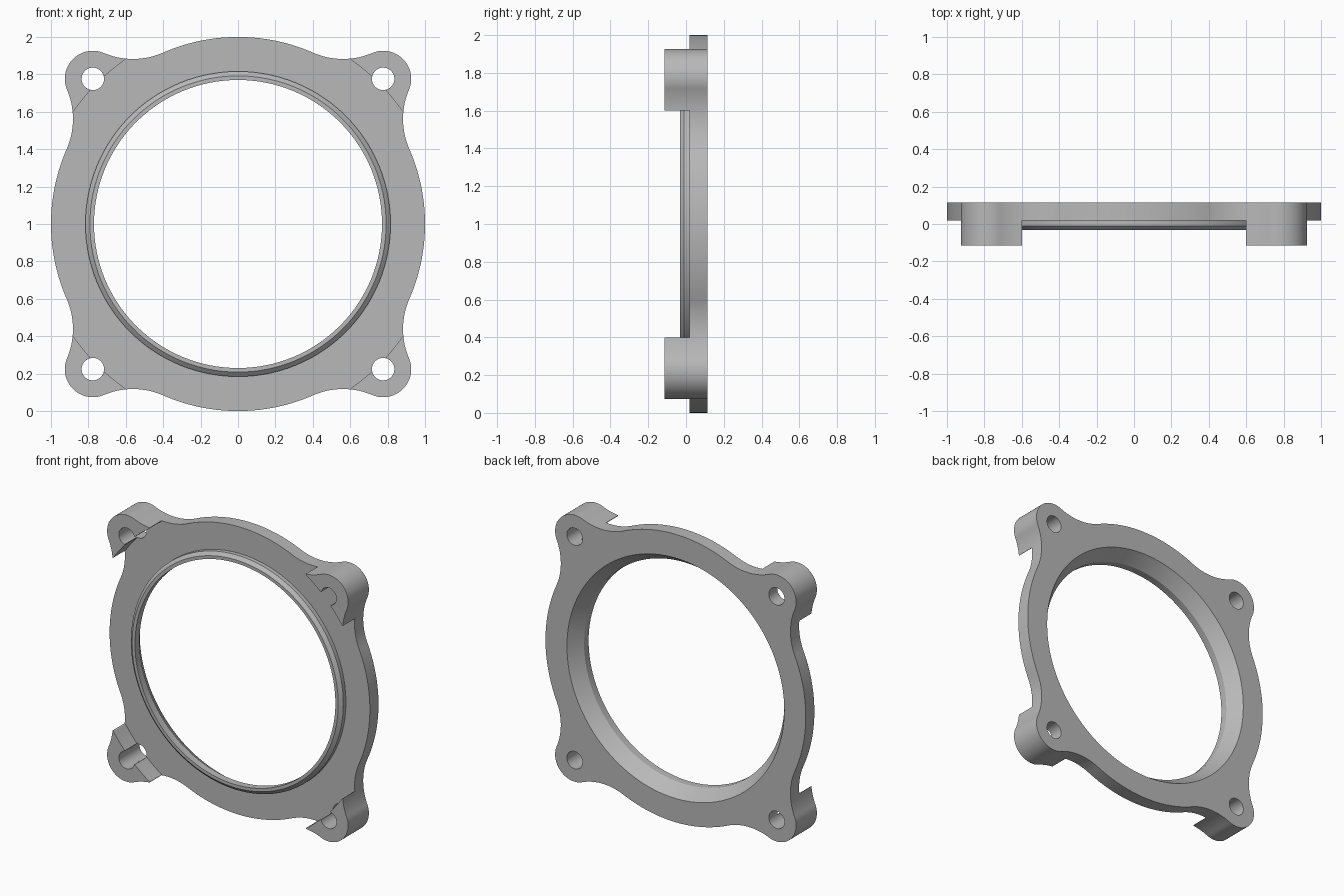
import bpy, bmesh, math
from mathutils import Vector, Matrix

cube = bpy.data.objects.get("Cube")
if cube:
    bpy.data.objects.remove(cube, do_unlink=True)

# Main dimensions
BACK, FACE, LUG_FRONT, LIP_FRONT = 0.114, 0.019, -0.114, -0.031
LUG_POS, LUG_R, HOLE_R = 0.776, 0.15, 0.06
FILLET_R, CUT_R, SEAT_R = 0.4, 1.065, 0.835
SEGS = 128

metal = bpy.data.materials.new("plain_grey")
metal.use_nodes = True
GREY = (0.48, 0.48, 0.48, 1)
metal.diffuse_color = GREY
metal.node_tree.nodes["Principled BSDF"].inputs["Base Color"].default_value = GREY


def arc(centre, radius, a0, a1, n):
    return [centre + radius * Vector((math.cos(a0 + (a1 - a0) * i / n),
                                      math.sin(a0 + (a1 - a0) * i / n))) for i in range(n + 1)]


def circle(centre, radius, n):
    return arc(centre, radius, 0, math.tau, n)[:-1]


def angle(v):
    return math.atan2(v.y, v.x)


def finish(name, bm):
    bmesh.ops.remove_doubles(bm, verts=bm.verts, dist=1e-5)
    bmesh.ops.recalc_face_normals(bm, faces=bm.faces)
    bmesh.ops.translate(bm, verts=bm.verts, vec=(0, 0, 1))
    mesh = bpy.data.meshes.new(name)
    bm.to_mesh(mesh)
    bm.free()
    mesh.materials.append(metal)
    obj = bpy.data.objects.new(name, mesh)
    bpy.context.collection.objects.link(obj)
    bpy.ops.object.select_all(action='DESELECT')
    obj.select_set(True)
    bpy.context.view_layer.objects.active = obj
    bpy.ops.object.shade_smooth_by_angle(angle=math.radians(25))
    return obj


def slab(name, loops, y0, y1):
    """Flat outline with optional holes, extruded from y0 to y1."""
    bm = bmesh.new()
    for loop in loops:
        vs = [bm.verts.new((p.x, y0, p.y)) for p in loop]
        for i, v in enumerate(vs):
            bm.edges.new((v, vs[(i + 1) % len(vs)]))
    bmesh.ops.triangle_fill(bm, use_beauty=True, use_dissolve=False, edges=bm.edges[:])
    ext = bmesh.ops.extrude_face_region(bm, geom=bm.faces[:], use_keep_orig=True)
    moved = [g for g in ext["geom"] if isinstance(g, bmesh.types.BMVert)]
    bmesh.ops.translate(bm, verts=moved, vec=(0, y1 - y0, 0))
    return finish(name, bm)


# One corner of the outline: fillet, lug, fillet (counter-clockwise)
origin = Vector((0, 0))
lug = Vector((LUG_POS, LUG_POS))
d, a, b = lug.length, 1 + FILLET_R, LUG_R + FILLET_R
spread = math.acos((a * a + d * d - b * b) / (2 * a * d))
lo, hi = (a * Vector((math.cos(t), math.sin(t)))
          for t in (math.pi / 4 - spread, math.pi / 4 + spread))
t_lo, t_hi = angle(lug - lo), angle(lug - hi)
corner = arc(lo, FILLET_R, angle(lo) + math.pi, t_lo % math.tau, 32)
corner += arc(lug, LUG_R, t_lo - math.pi, t_hi + math.pi, 48)[1:]
corner += arc(hi, FILLET_R, t_hi % math.tau, angle(hi) + math.pi, 32)[1:]
side = arc(origin, 1, angle(hi), angle(lo) + math.pi / 2, 32)[1:-1]


def turned(points, k):
    rot = Matrix.Rotation(k * math.pi / 2, 2)
    return [rot @ p for p in points]


# Flange plate with bore and four bolt holes
outline = [p for k in range(4) for p in turned(corner + side, k)]
holes = [turned(circle(lug, HOLE_R, 40), k) for k in range(4)]
slab("flange_plate", [outline, circle(origin, SEAT_R, SEGS)] + holes, FACE, BACK)

# Corner lugs, relieved on the inside by a large circle that runs through the bolt hole
outer = [p for p in corner if p.length >= CUT_R]
ends = [angle(outer[-1]), angle(outer[0])]
relief = [p for p in arc(origin, CUT_R, ends[0], ends[1], 60)[1:-1]
          if (p - lug).length > HOLE_R]
notch = [p for p in arc(lug, HOLE_R, math.pi * 1.25, -math.pi * 0.75, 60)
         if p.length > CUT_R]
half = len(relief) // 2
lug_outline = outer + relief[:half] + notch + relief[half:]
names = ("upper_left", "upper_right", "lower_right", "lower_left")
for k, name in enumerate(names):
    slab(name + "_lug", [turned(lug_outline, k)], LUG_FRONT, FACE)

# Turned ring: tapered seat at the back, chamfered lip at the front (radius, y)
profile = [(SEAT_R, BACK), (0.77, FACE), (0.77, LIP_FRONT), (0.792, LIP_FRONT),
           (0.816, -0.01), (0.816, FACE), (SEAT_R, FACE)]
bm = bmesh.new()
vs = [bm.verts.new((r, y, 0)) for r, y in profile]
es = [bm.edges.new((v, vs[(i + 1) % len(vs)])) for i, v in enumerate(vs)]
bmesh.ops.spin(bm, geom=vs + es, cent=(0, 0, 0), axis=(0, 1, 0),
               angle=math.tau, steps=SEGS, use_duplicate=False)
finish("centre_ring", bm)
